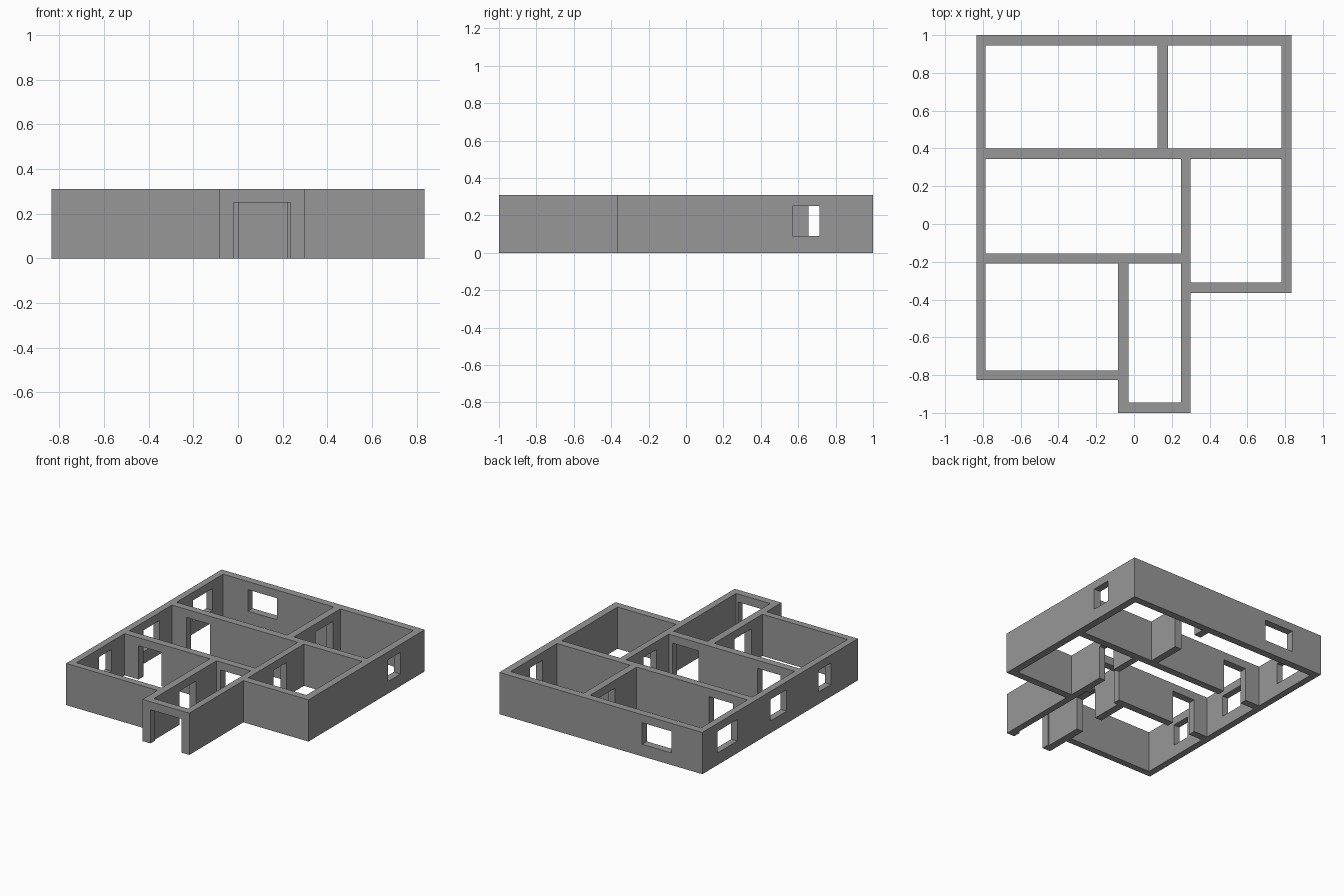
import bpy
import bmesh

cube = bpy.data.objects.get("Cube")
if cube:
    bpy.data.objects.remove(cube, do_unlink=True)

HEIGHT = 0.31
HEAD = 0.25    # top of doors and windows
SILL = 0.09    # bottom of windows

plaster = bpy.data.materials.new("grey_plaster")
plaster.use_nodes = True
GREY = (0.31, 0.31, 0.31, 1)
plaster.diffuse_color = GREY
plaster.node_tree.nodes["Principled BSDF"].inputs["Base Color"].default_value = GREY


def add_prism(bm, outline, z0, z1):
    """Extrude a counter-clockwise outline from z0 up to z1."""
    bottom = [bm.verts.new((x, y, z0)) for x, y in outline]
    top = [bm.verts.new((x, y, z1)) for x, y in outline]
    bm.faces.new(bottom[::-1])
    bm.faces.new(top)
    n = len(outline)
    for i in range(n):
        j = (i + 1) % n
        bm.faces.new((bottom[i], bottom[j], top[j], top[i]))


def make_object(name, prisms):
    bm = bmesh.new()
    for outline, z0, z1 in prisms:
        add_prism(bm, outline, z0, z1)
    mesh = bpy.data.meshes.new(name)
    bm.to_mesh(mesh)
    bm.free()
    mesh.materials.append(plaster)
    obj = bpy.data.objects.new(name, mesh)
    bpy.context.collection.objects.link(obj)
    return obj


def rect(x0, x1, y0, y1):
    return [(x0, y0), (x1, y0), (x1, y1), (x0, y1)]


def cut(target, cutter):
    """Subtract the cutter for good, then discard it."""
    cutter.hide_render = True
    mod = target.modifiers.new("cut", 'BOOLEAN')
    mod.operation = 'DIFFERENCE'
    mod.solver = 'EXACT'
    mod.object = cutter
    bpy.context.view_layer.update()
    graph = bpy.context.evaluated_depsgraph_get()
    result = bpy.data.meshes.new_from_object(target.evaluated_get(graph))
    target.modifiers.clear()
    target.data = result
    bpy.data.objects.remove(cutter, do_unlink=True)


# House footprint with the projecting entrance hall
footprint = [(-.835, -.825), (-.085, -.825), (-.085, -1), (.3, -1),
             (.3, -.365), (.835, -.365), (.835, 1), (-.835, 1)]
walls = make_object("house_walls", [(footprint, 0, HEIGHT)])

# Open rooms
rooms = [
    rect(-.785, .125, .4, .945),     # back right room
    rect(.18, .78, .4, .945),        # back left room
    rect(-.785, .25, -.155, .345),   # middle room
    rect(.3, .78, -.31, .345),       # side room
    rect(-.785, -.085, -.775, -.21), # front room
    rect(-.03, .25, -.945, -.21),    # entrance hall
]
cut(walls, make_object("room_cutter", [(r, -.1, HEIGHT + .1) for r in rooms]))

# Doorways, each running past both faces of its wall
doors = [
    rect(-.02, .235, -1.02, -.93),   # entrance
    rect(.005, .22, -.23, -.14),     # hall to middle room
    rect(-.1, -.015, -.645, -.45),   # hall to front room
    rect(-.67, -.48, -.23, -.14),    # front room to middle room
    rect(-.665, -.47, .33, .42),     # middle room to back room
    rect(.235, .315, -.01, .14),     # middle room to side room
    rect(.11, .195, .655, .86),      # between the back rooms
]
# Windows
windows = [
    rect(-.58, -.34, .93, 1.02),     # back
    rect(.765, .85, .57, .715),      # left side
    rect(-.85, -.77, .59, .82),      # right side, back
    rect(-.85, -.77, .01, .2),       # right side, middle
    rect(-.85, -.77, -.51, -.365),   # right side, front
]
cut(walls, make_object("opening_cutter",
                       [(d, -.1, HEAD) for d in doors] +
                       [(w, SILL, HEAD) for w in windows]))
